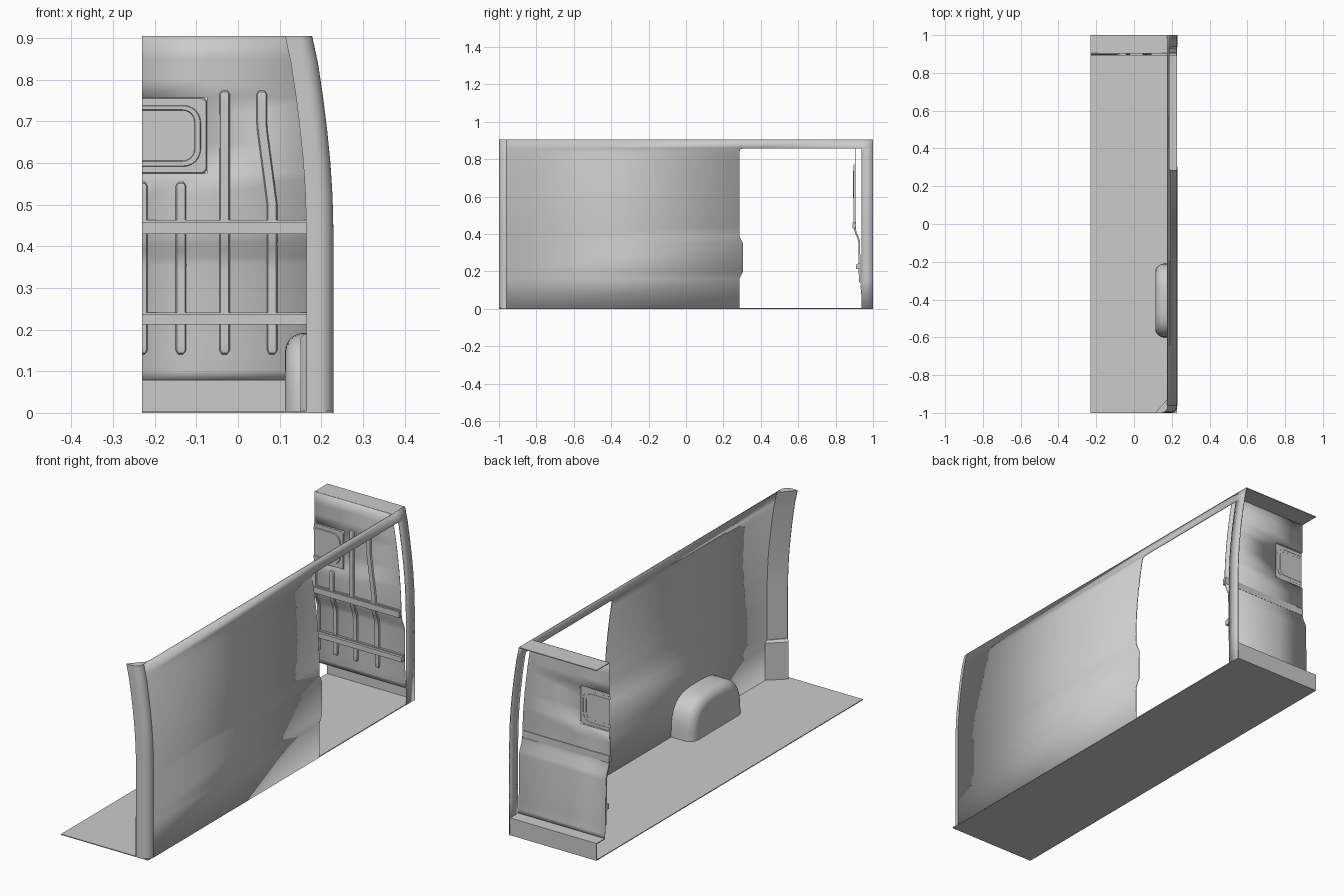
import bpy, bmesh
from math import sin, cos, pi

if "Cube" in bpy.data.objects:
    bpy.data.objects.remove(bpy.data.objects["Cube"])

L = -0.23          # cut side of the half shell
H = 0.905          # overall height


def interp(table, v):
    for (a, p), (b, q) in zip(table, table[1:]):
        if v <= b:
            return p + (q - p) * max(0, v - a) / (b - a)
    return table[-1][1]


# outer side wall x(z), bulkhead y(z), rear edge of door opening y(z)
SIDE = [(0, .229), (.44, .229), (.52, .227), (.6, .222), (.68, .214),
        (.76, .204), (.84, .192), (H, .178)]
BULK = [(.08, .938), (.1, .936), (.14, .932), (.355, .93), (.375, .926),
        (.405, .912), (.43, .906), (.46, .904), (H, .904)]
DOOR = [(0, .285), (.16, .285), (.2, .305), (.35, .305), (.39, .285),
        (.84, .285), (.85, .288), (.857, .3)]
side = lambda z: interp(SIDE, z)
bulk = lambda z: interp(BULK, z)
door = lambda z: interp(DOOR, z)


def make(name, verts, faces, thick=0, smooth=True):
    me = bpy.data.meshes.new(name)
    bm = bmesh.new()
    vs = [bm.verts.new(v) for v in verts]
    for f in faces:
        bm.faces.new([vs[i] for i in f])
    bmesh.ops.remove_doubles(bm, verts=bm.verts, dist=1e-5)
    bmesh.ops.recalc_face_normals(bm, faces=bm.faces)
    bm.to_mesh(me)
    bm.free()
    ob = bpy.data.objects.new(name, me)
    bpy.context.collection.objects.link(ob)
    if thick:
        m = ob.modifiers.new("thickness", 'SOLIDIFY')
        m.thickness = thick
        m.offset = 0
    if smooth:
        bpy.ops.object.select_all(action='DESELECT')
        bpy.context.view_layer.objects.active = ob
        ob.select_set(True)
        bpy.ops.object.shade_smooth_by_angle(angle=0.6)
    return ob


def loft(name, rings, closed=False, caps=False, thick=0):
    n = len(rings[0])
    verts = [p for r in rings for p in r]
    faces = []
    for i in range(len(rings) - 1):
        for j in range(n if closed else n - 1):
            k = (j + 1) % n
            faces.append((i*n + j, i*n + k, (i+1)*n + k, (i+1)*n + j))
    if caps:
        faces += [tuple(range(n)), tuple(range((len(rings)-1)*n, len(rings)*n))]
    return make(name, verts, faces, thick)


def box(name, x0, x1, y0, y1, z0, z1):
    v = [(x, y, z) for x in (x0, x1) for y in (y0, y1) for z in (z0, z1)]
    return make(name, v, [(0, 1, 3, 2), (4, 6, 7, 5), (0, 4, 5, 1),
                          (2, 3, 7, 6), (0, 2, 6, 4), (1, 5, 7, 3)], smooth=False)


def panel(name, rows, keep, thick):
    """Grid of points; keep(row, column) decides which cells are filled."""
    n = len(rows[0])
    return make(name, [p for r in rows for p in r],
                [(i*n + j, i*n + j+1, (i+1)*n + j+1, (i+1)*n + j)
                 for i in range(len(rows)-1) for j in range(n-1) if keep(i, j)], thick)


# floor
box("floor", L, .227, -1, 1, 0, .004)

# side wall with sliding door opening
zs = sorted({0, .16, .2, .35, .39, .44, .84, .85, .857, H} | {.46 + .03*i for i in range(13)})
rows = [[(side(z) - .002, y, z) for y in (-.96, door(z), .938, 1)] for z in zs]
panel("side_wall", rows, lambda i, j: j != 1 or zs[i] >= .857, .004)


# rear corner pillar, rounded outside and slanted inside
def pillar(z, grow=0):
    x = side(z)
    pts = [(x - .035 + .035*cos(a*pi/16), -.965 - .035*sin(a*pi/16), z) for a in range(9)]
    return pts + [(x - .065, -1, z), (x - .065 - grow, -.998 + grow, z),
                  (x - .004, -.93 + grow, z)]


loft("rear_pillar", [pillar(z) for z in zs], closed=True, caps=True)
loft("pillar_foot", [pillar(z, g) for z, g in ((0, .014), (.18, .014), (.19, .004))],
     closed=True, caps=True)


# wheel arch
def arch(x, d):
    e = 0.62
    pts = []
    for i in range(25):
        c, s = cos(pi*i/24), sin(pi*i/24)
        cy = (abs(c)**e) * (1 if c >= 0 else -1)
        pts.append((x, -.405 + (.195 - d)*cy, (.192 - d)*max(s, 0)**e))
    return pts


R = .045
loft("wheel_arch", [arch(.226, 0)] + [arch(.113 + R*(1 - sin(a*pi/16)), R*(1 - cos(a*pi/16)))
                                     for a in range(9)] + [], caps=True)

# bulkhead panel with a hole for the raised window plate
bz = sorted({z for z, _ in BULK} | {.575, .757, .52, .65, .7, .8, .85})
rows = [[(x, bulk(z), z) for x in (L, -.075, side(z) - .003)] for z in bz]
panel("bulkhead", rows, lambda i, j: j == 1 or not .57 < bz[i] < .75, .002)

# top shelf and bottom sill of the bulkhead
edge = side(H) - .003
box("top_shelf", L, edge, .904, 1, H - .004, H)
box("sill_ledge", L, .226, .938, 1, .078, .082)
box("sill_face", L, .226, .997, 1, 0, .08)


# raised plate and ring around the window area
def outline(x1, z0, z1, r, y):
    low = [(x1 - r + r*sin(a*pi/12), y, z0 + r - r*cos(a*pi/12)) for a in range(7)]
    high = [(x1 - r + r*cos(a*pi/12), y, z1 - r + r*sin(a*pi/12)) for a in range(7)]
    return [(L, y, z0)] + low + high + [(L, y, z1)]


plate = loft("window_plate", [outline(-.074, .574, .758, .012, .905),
                              outline(-.077, .577, .755, .012, .898)])
n = len(outline(0, 0, 1, .1, 0))
make("window_plate_face", outline(-.077, .577, .755, .012, .898), [tuple(range(n))])
loft("window_ring", [outline(-.089, .591, .739, .042, .899), outline(-.091, .593, .737, .040, .894),
                     outline(-.103, .604, .728, .030, .894), outline(-.105, .606, .726, .028, .899)])


# pressed stiffening ribs
def rib(name, path, w=.013, h=.008):
    table = [(z, x) for x, z in path]
    z0, z1 = path[0][1], path[-1][1]
    stops = [z0, z0 + .004, z0 + .01]
    k = 28
    stops += [z0 + .01 + (z1 - z0 - .02)*i/k for i in range(1, k)]
    stops += [z1 - .01, z1 - .004, z1]
    rings = []
    for z in stops:
        d = min(z - z0, z1 - z)
        ww = w*min(1, .5 + d*50)
        hh = h*min(1, d*200)
        x, y = interp(table, z), bulk(z)
        rings.append([(max(L, x + s*ww), y - q*hh, z)
                      for s, q in ((-1, 0), (-.75, 1), (.75, 1), (1, 0))])
    loft(name, rings)


rib("rib_edge", [(L, .14), (L, .555)])
rib("rib_short", [(-.137, .14), (-.137, .555)])
rib("rib_tall", [(-.032, .14), (-.032, .775)])
rib("rib_bent", [(.082, .14), (.082, .5), (.057, .69), (.057, .775)])

# horizontal cross rails
for name, z0, z1, y0, y1 in (("lower_rail", .212, .236, .908, .932),
                             ("upper_rail", .43, .458, .889, .908)):
    box(name, L, .224, y0, y1, z0, z1)
    box(name + "_lip", L, .224, y1 - .012, y1, z1, z1 + .005)
